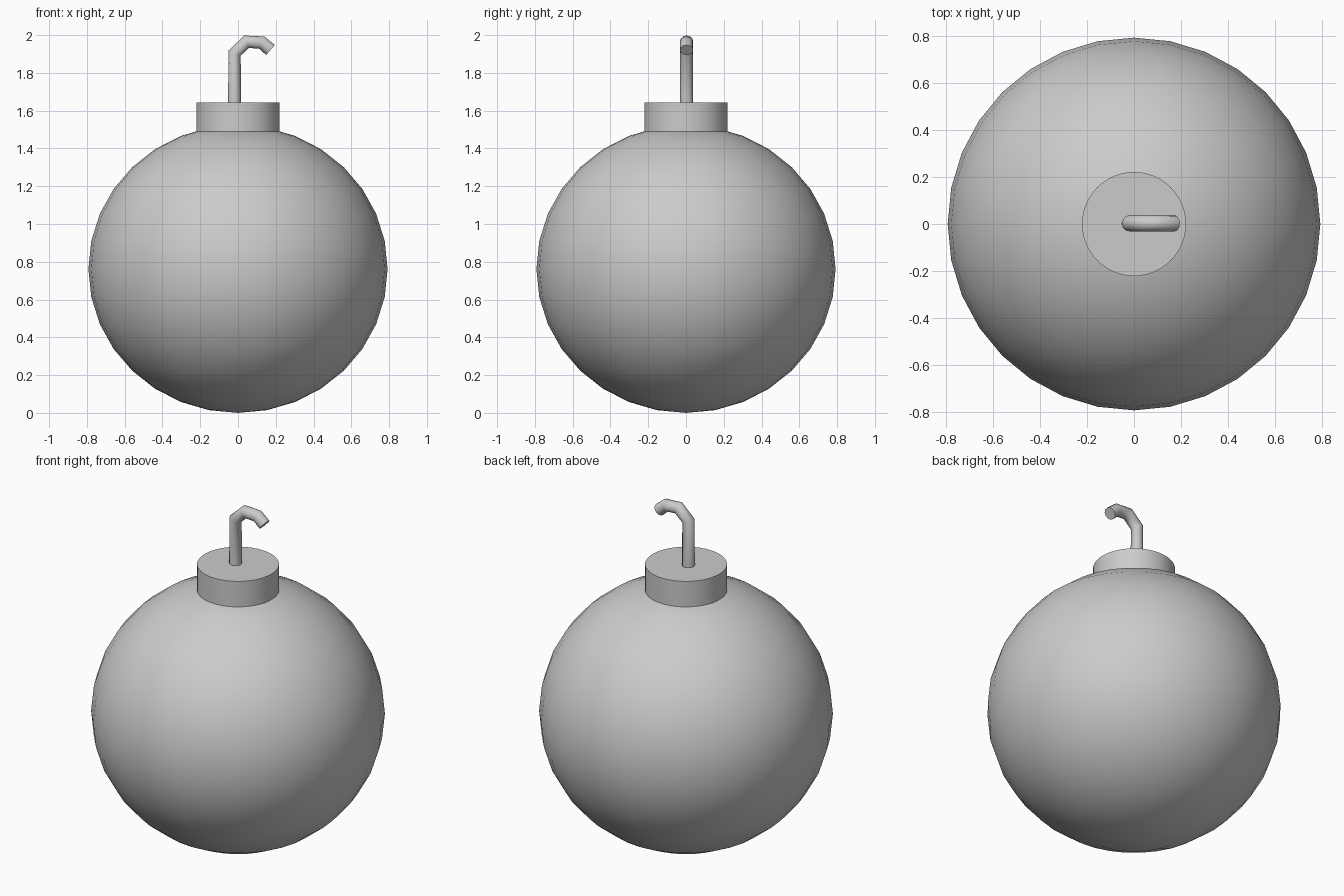
import bpy

if "Cube" in bpy.data.objects:
    bpy.data.objects.remove(bpy.data.objects["Cube"])


def smooth(obj, name):
    obj.name = name
    bpy.ops.object.select_all(action='DESELECT')
    obj.select_set(True)
    bpy.context.view_layer.objects.active = obj
    bpy.ops.object.shade_smooth_by_angle(angle=0.9)


# Round body, slightly squashed
bpy.ops.mesh.primitive_uv_sphere_add(segments=32, ring_count=16, radius=1,
                                     location=(0, 0, 0.762))
body = bpy.context.object
body.scale = (0.792, 0.792, 0.762)
bpy.ops.object.transform_apply(location=False, rotation=False, scale=True)
smooth(body, "body")

# Short neck collar, sunk into the body
bpy.ops.mesh.primitive_cylinder_add(vertices=48, radius=0.221, depth=0.19,
                                    location=(0, 0, 1.547))
smooth(bpy.context.object, "neck")

# Bent fuse: round tube along a path
path = [(-0.018, 1.6), (-0.018, 1.905), (0.046, 1.965), (0.127, 1.96), (0.172, 1.921)]
curve = bpy.data.curves.new("fuse", 'CURVE')
curve.dimensions = '3D'
curve.bevel_depth = 0.035
curve.bevel_resolution = 4
curve.use_fill_caps = True
spline = curve.splines.new('POLY')
spline.points.add(len(path) - 1)
for point, (x, z) in zip(spline.points, path):
    point.co = (x, 0.003, z, 1)
fuse = bpy.data.objects.new("fuse", curve)
bpy.context.collection.objects.link(fuse)
bpy.ops.object.select_all(action='DESELECT')
fuse.select_set(True)
bpy.context.view_layer.objects.active = fuse
bpy.ops.object.convert(target='MESH')
smooth(bpy.context.object, "fuse")
